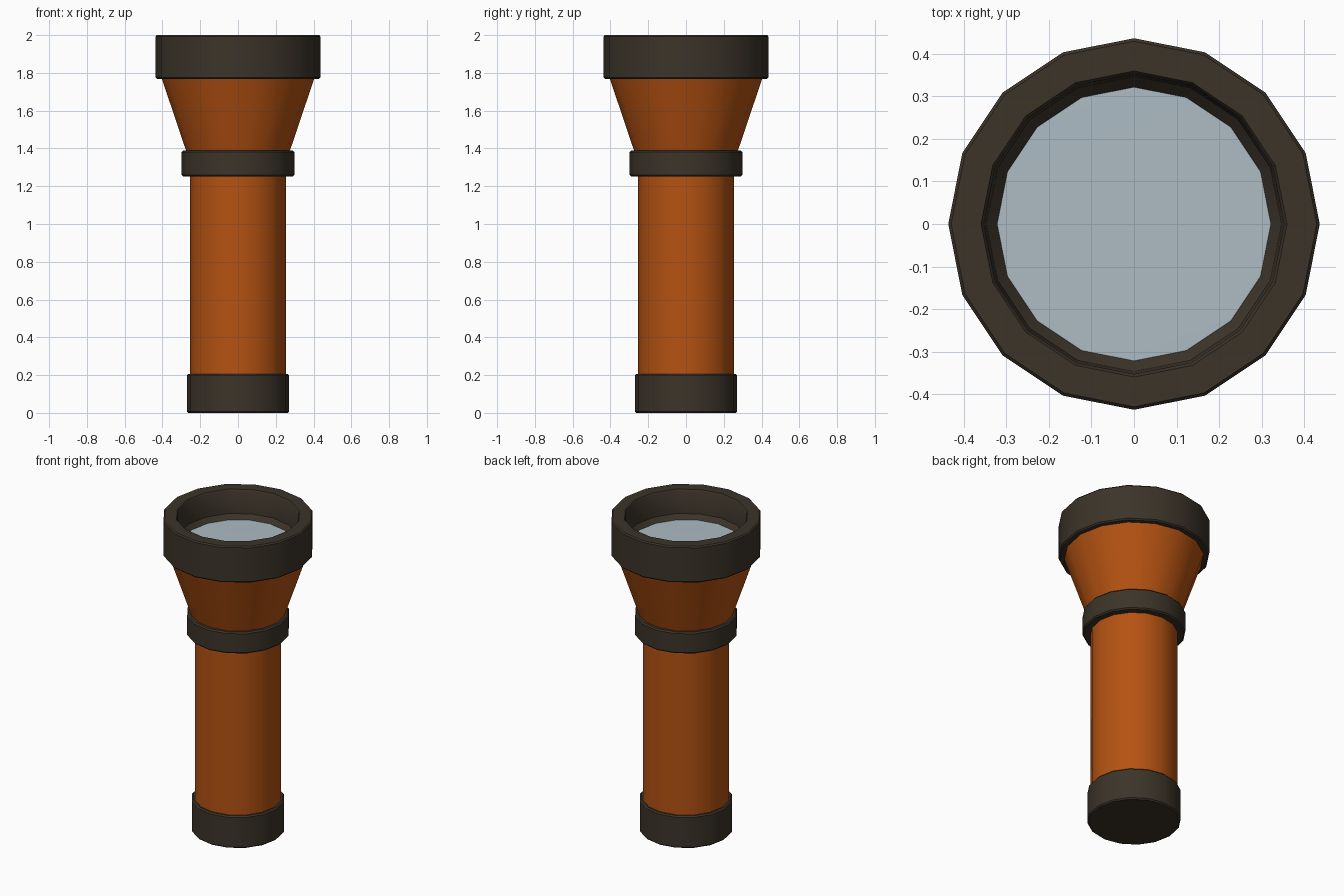
import bpy, bmesh, math

if "Cube" in bpy.data.objects:
    bpy.data.objects.remove(bpy.data.objects["Cube"])

SIDES = 16


def material(name, rgb):
    m = bpy.data.materials.new(name)
    m.diffuse_color = (*rgb, 1)
    m.use_nodes = True
    m.node_tree.nodes["Principled BSDF"].inputs["Base Color"].default_value = m.diffuse_color
    return m


orange = material("orange_casing", (0.46, 0.085, 0.006))
brown = material("dark_brown_rubber", (0.044, 0.034, 0.022))
glass = material("pale_blue_glass", (0.42, 0.50, 0.55))


def lathe(name, profile, mat):
    """Spin an (r, z) profile around z; r = 0 collapses to a centre point."""
    bm = bmesh.new()
    rings = []
    for r, z in profile:
        if r == 0:
            rings.append([bm.verts.new((0, 0, z))] * SIDES)
        else:
            rings.append([bm.verts.new((r * math.cos(2 * math.pi * i / SIDES),
                                        r * math.sin(2 * math.pi * i / SIDES), z))
                          for i in range(SIDES)])
    for a, b in zip(rings, rings[1:]):
        for i in range(SIDES):
            j = (i + 1) % SIDES
            corners = list(dict.fromkeys((a[i], a[j], b[j], b[i])))
            bm.faces.new(corners)
    me = bpy.data.meshes.new(name)
    bm.to_mesh(me)
    bm.free()
    me.materials.append(mat)
    ob = bpy.data.objects.new(name, me)
    bpy.context.collection.objects.link(ob)
    bpy.ops.object.select_all(action='DESELECT')
    ob.select_set(True)
    bpy.context.view_layer.objects.active = ob
    bpy.ops.object.shade_smooth_by_angle(angle=math.radians(35))
    return ob


def band(name, r, z0, z1, b=0.008):
    """Closed rubber band with small chamfers."""
    return lathe(name, [(0, z0), (r - b, z0), (r, z0 + b),
                        (r, z1 - b), (r - b, z1), (0, z1)], brown)


# Handle and grips
band("tail_cap", 0.271, 0.0, 0.205)
lathe("handle", [(0, 0.1), (0.253, 0.1), (0.253, 1.3), (0, 1.3)], orange)
band("collar", 0.298, 1.252, 1.388)

# Flared reflector housing
lathe("flared_head", [(0, 1.35), (0.262, 1.35), (0.407, 1.78), (0, 1.78)], orange)

# Hollow head rim with a sloped ledge around the lens
lathe("head_rim", [(0, 1.768), (0.429, 1.768), (0.437, 1.776), (0.437, 1.992),
                   (0.43, 2.0), (0.36, 2.0), (0.353, 1.99), (0.347, 1.85),
                   (0.318, 1.815), (0, 1.815)], brown)

# Lens
lathe("lens", [(0.322, 1.821), (0, 1.824)], glass)
